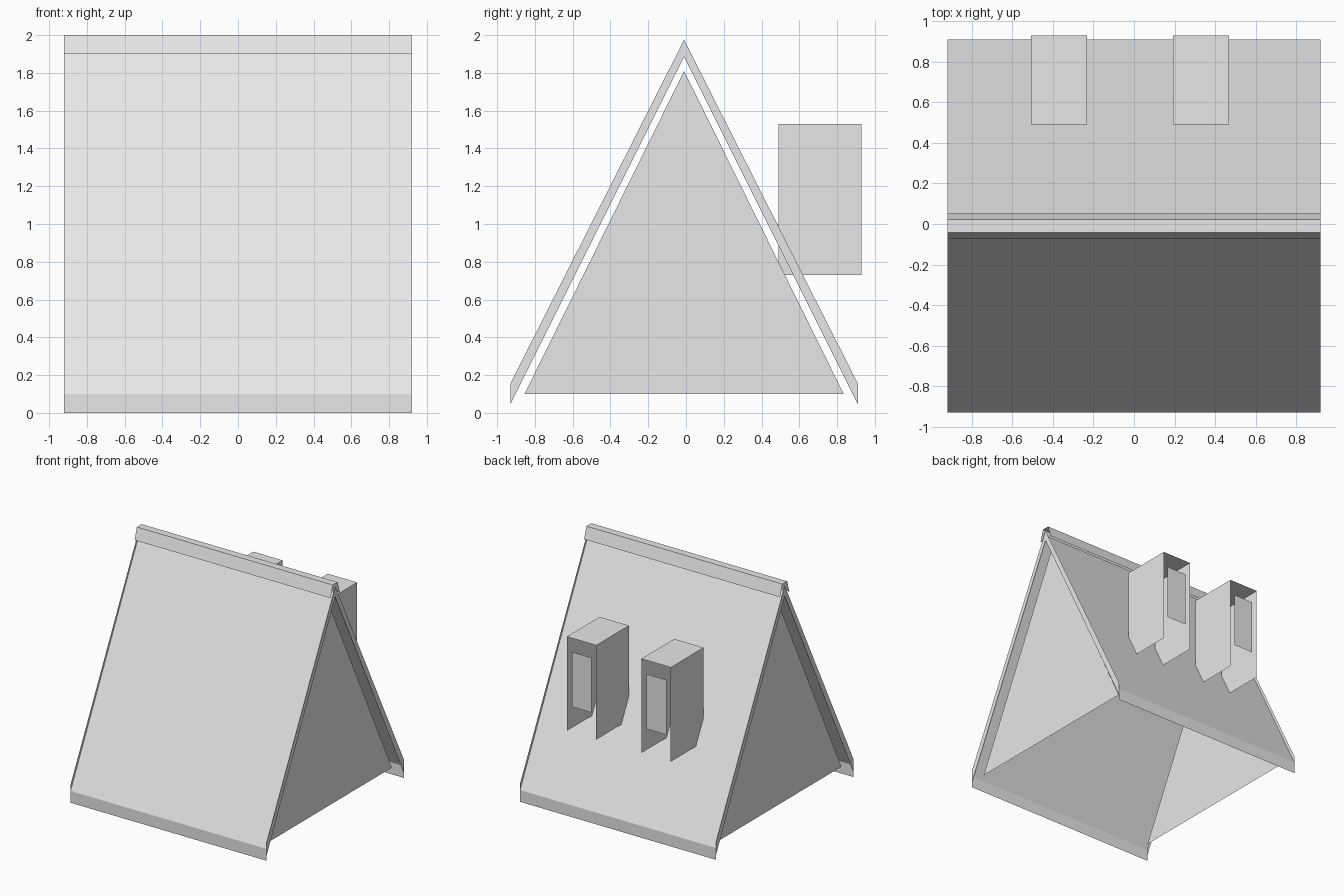
import bpy

if "Cube" in bpy.data.objects:
    bpy.data.objects.remove(bpy.data.objects["Cube"])

paint = bpy.data.materials.new("light_grey")
paint.diffuse_color = (0.8, 0.8, 0.8, 1)
paint.use_nodes = True
paint.node_tree.nodes["Principled BSDF"].inputs["Base Color"].default_value = paint.diffuse_color

W = 0.92            # half length of the roof along x
C = -0.01           # y of the ridge line
H = 0.92            # half span of the roof along y
SLOPE = 1.83 / H


def sheet(name, faces):
    """Thin sheet object made from a list of polygons."""
    verts, polys = [], []
    for f in faces:
        polys.append(range(len(verts), len(verts) + len(f)))
        verts += f
    me = bpy.data.meshes.new(name)
    me.from_pydata(verts, [], [list(p) for p in polys])
    me.materials.append(paint)
    ob = bpy.data.objects.new(name, me)
    bpy.context.collection.objects.link(ob)
    return ob


def along_x(p, q, a=-W, b=W):
    """Rectangle swept along x between two (y, z) points."""
    return [(a, *p), (b, *p), (b, *q), (a, *q)]


def in_x(x, pts):
    """Polygon lying in the plane at x, facing away from the centre."""
    f = [(x, y, z) for y, z in pts]
    return f if x > 0 else f[::-1]


for s, side in ((-1, "front"), (1, "back")):
    def flip(f):
        return f if s < 0 else f[::-1]
    eave = C + s * H
    # sloping roof sheet and the vertical board below its edge
    sheet(side + "_roof", [flip(along_x((eave, 0.1), (C, 1.93)))])
    sheet(side + "_eave_board", [flip(along_x((eave, 0), (eave, 0.1)))])

for s, side in ((-1, "left"), (1, "right")):
    # trim strips that follow the roof ends
    strips = []
    for t in (-1, 1):
        pts = [(C + t * H, 0.045), (C + t * H, 0.155), (C, 1.975), (C, 1.885)]
        strips.append(in_x(s * W, pts if t > 0 else pts[::-1]))
    sheet(side + "_roof_trim", strips)
    # triangular end wall, set in a little
    sheet(side + "_gable", [in_x(s * 0.86, [(C - 0.845, 0.1), (C + 0.845, 0.1), (C, 1.81)])])

# ridge cap with a flat top
cap = [(C - 0.062, 1.9), (C - 0.032, 2.0), (C + 0.032, 2.0), (C + 0.062, 1.9)]
sheet("ridge_cap", [along_x(p, q) for p, q in zip(cap, cap[1:])])

# dormers: roof and two cheeks, with a window pane in the open end
Y0, Y1, Z0, Z1 = 0.49, 0.93, 0.73, 1.53
for side, cx in (("left", -0.37), ("right", 0.33)):
    a, b = cx - 0.138, cx + 0.138
    cheek = [(Y0, Z0), (Y1, Z0), (Y1, Z1), (Y0, Z1)]
    sheet(side + "_dormer", [
        along_x((Y0, Z1), (Y1, Z1), a, b),
        [(b, y, z) for y, z in cheek],
        [(a, y, z) for y, z in cheek[::-1]],
    ])
    sheet(side + "_dormer_window",
          [along_x((Y1 - 0.005, 1.41), (Y1 - 0.005, 0.945), cx - 0.093, cx + 0.093)])
